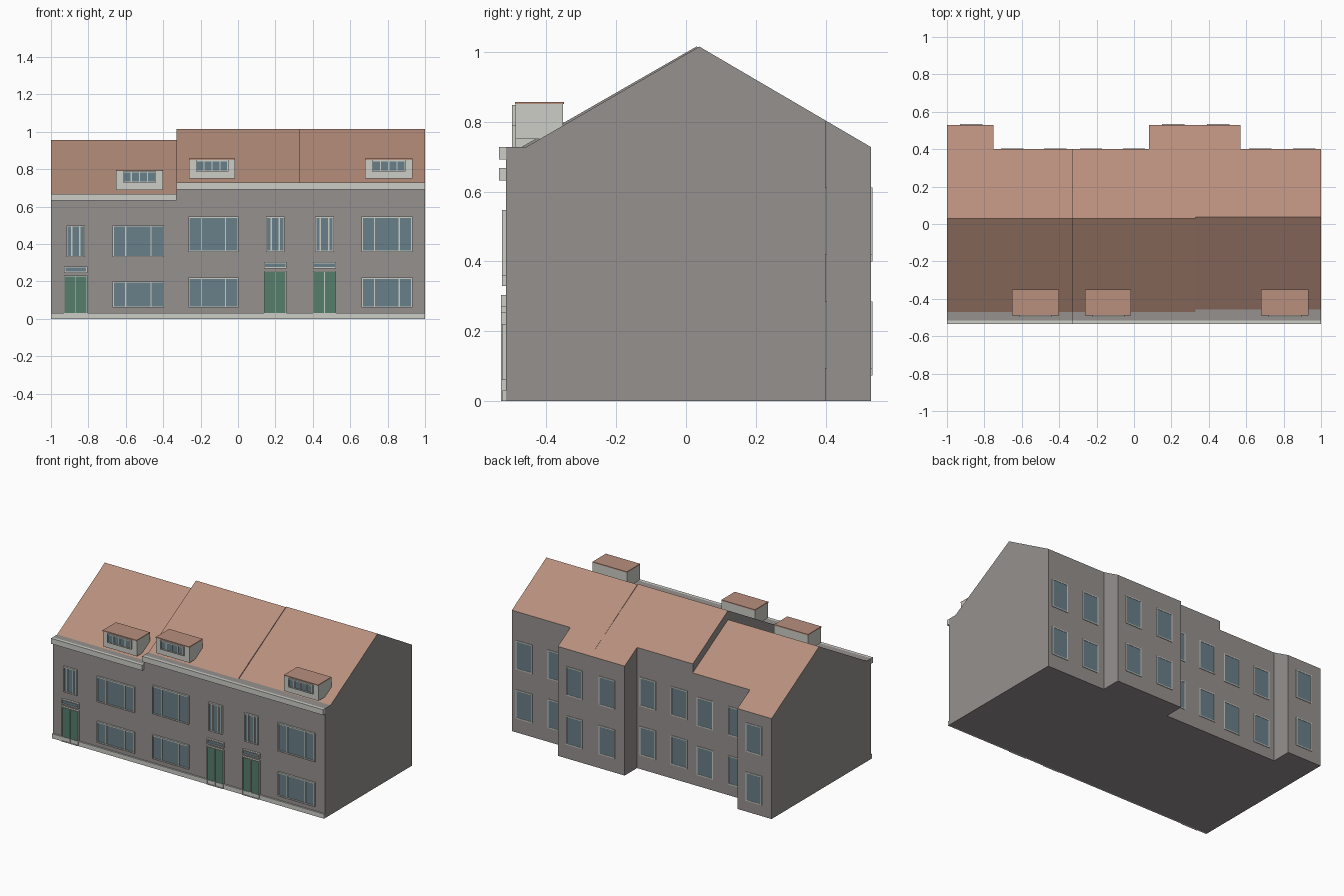
import bpy, bmesh

if "Cube" in bpy.data.objects:
    bpy.data.objects.remove(bpy.data.objects["Cube"])

def material(name, rgb):
    m = bpy.data.materials.new(name)
    lin = [((c / 255 + 0.055) / 1.055) ** 2.4 for c in rgb]
    m.diffuse_color = (*lin, 1)
    m.use_nodes = True
    m.node_tree.nodes["Principled BSDF"].inputs["Base Color"].default_value = m.diffuse_color
    return m

WALL = material("grey brick", (150, 145, 143))
ROOF = material("terracotta tile", (184, 143, 125))
TRIM = material("pale trim", (205, 205, 199))
GLASS = material("blue grey glass", (106, 128, 137))
DOOR = material("green paint", (86, 126, 108))

def mesh_object(name, bm, mats):
    bmesh.ops.recalc_face_normals(bm, faces=bm.faces)
    me = bpy.data.meshes.new(name)
    bm.to_mesh(me)
    bm.free()
    for m in mats:
        me.materials.append(m)
    ob = bpy.data.objects.new(name, me)
    bpy.context.collection.objects.link(ob)
    return ob

def add_box(bm, x, y, z, mat=0):
    """Box from three (min, max) ranges."""
    vs = [bm.verts.new((a, b, c)) for a in x for b in y for c in z]
    for q in ((0, 1, 3, 2), (4, 6, 7, 5), (0, 4, 5, 1), (2, 3, 7, 6), (0, 2, 6, 4), (1, 5, 7, 3)):
        bm.faces.new([vs[i] for i in q]).material_index = mat

def box(name, x, y, z, mat):
    bm = bmesh.new()
    add_box(bm, x, y, z)
    return mesh_object(name, bm, [mat])

# Recesses cut into the rear of the terrace
cutters = []
for x in ((-0.75, 0.08), (0.57, 1.1)):
    c = box("rear_recess_cutter", x, (0.40, 0.7), (-0.1, 1.2), WALL)
    c.hide_render = True
    c.hide_viewport = True
    c.display_type = 'WIRE'
    cutters.append(c)

# House bodies: gable profile extruded along x, sloped faces tiled
def house(name, x0, x1, drop, eave_y, ridge_y):
    profile = [(-0.515, 0), (0.53, 0), (0.53, 0.727 - drop), (ridge_y, 1.015 - drop),
               (eave_y, 0.728 - drop), (-0.515, 0.728 - drop)]
    bm = bmesh.new()
    f = bm.faces.new([bm.verts.new((x0, y, z)) for y, z in profile])
    ext = bmesh.ops.extrude_face_region(bm, geom=[f])["geom"]
    bmesh.ops.translate(bm, vec=(x1 - x0, 0, 0),
                        verts=[v for v in ext if isinstance(v, bmesh.types.BMVert)])
    bmesh.ops.recalc_face_normals(bm, faces=bm.faces)
    for f in bm.faces:
        f.normal_update()
        f.material_index = 1 if 0.3 < f.normal.z < 0.98 else 0
    ob = mesh_object(name, bm, [WALL, ROOF])
    for c in cutters:
        if c.data.vertices[0].co.x < x1 and c.data.vertices[7].co.x > x0:
            mod = ob.modifiers.new("recess", 'BOOLEAN')
            mod.operation, mod.solver, mod.object = 'DIFFERENCE', 'EXACT', c

LOW = 0.06
house("low_house", -1, -0.33, LOW, -0.47, 0.03)
house("middle_house", -0.33, 0.33, 0, -0.47, 0.03)
house("end_house", 0.33, 1, 0, -0.457, 0.038)

# Plinth and stepped cornices
box("plinth", (-1, 1), (-0.525, -0.515), (0, 0.03), TRIM)
for name, x, d in (("low_cornice", (-1, -0.33), LOW), ("tall_cornice", (-0.33, 1), 0)):
    box(name, x, (-0.535, -0.515), (0.692 - d, 0.728 - d), TRIM)

# Framed panel: border bars, mullions and an inset infill plate
def panel(name, x, z, wall_y, out, depth=0.012, splits=(), infill=GLASS, w=0.007):
    bm = bmesh.new()
    ys = sorted((wall_y, wall_y + out * depth))
    yg = sorted((wall_y, wall_y + out * depth * 0.5))
    add_box(bm, (x[0], x[0] + w), ys, z)
    add_box(bm, (x[1] - w, x[1]), ys, z)
    for z0 in (z[0], z[1] - w):
        add_box(bm, (x[0] + w, x[1] - w), ys, (z0, z0 + w))
    for s in splits:
        add_box(bm, (s - w / 2, s + w / 2), ys, (z[0] + w, z[1] - w))
    add_box(bm, (x[0] + w, x[1] - w), yg, (z[0] + w, z[1] - w), 1)
    mesh_object(name, bm, [TRIM, infill])

FRONT = -0.515
LOW_ROWS = ((0.06, 0.20), (0.33, 0.50))
TALL_ROWS = ((0.06, 0.22), (0.358, 0.547))

# Wide three-pane front windows
for x0, x1, rows in ((-0.67, -0.395, LOW_ROWS), (-0.265, 0.003, TALL_ROWS), (0.66, 0.932, TALL_ROWS)):
    for z in rows:
        panel("wide_window", (x0, x1), z, FRONT, -1, splits=(x0 + 0.07, x1 - 0.07))

# Entrance bays: door, fanlight and narrow window above
for x0, x1, top, rows in ((-0.93, -0.805, 0.232, LOW_ROWS), (0.138, 0.26, 0.255, TALL_ROWS),
                          (0.40, 0.525, 0.255, TALL_ROWS)):
    mid = (x0 + x1) / 2
    panel("front_door", (x0, x1), (0, top), FRONT, -1, 0.014, (mid,), DOOR, 0.005)
    panel("fanlight", (x0, x1), (top + 0.014, top + 0.049), FRONT, -1, 0.014)
    panel("narrow_window", (mid - 0.05, mid + 0.05), rows[1], FRONT, -1,
          splits=(mid - 0.022, mid + 0.022))

# Dormers: pale cheeks, tiled lid and a four-pane window
for x0, x1, d in ((-0.652, -0.402, LOW), (-0.262, -0.015, 0), (0.68, 0.932, 0)):
    box("dormer", (x0, x1), (-0.488, -0.352), (0.75 - d, 0.85 - d), TRIM)
    box("dormer_roof", (x0, x1), (-0.49, -0.35), (0.85 - d, 0.857 - d), ROOF)
    a, b = x0 + 0.037, x1 - 0.037
    panel("dormer_window", (a, b), (0.788 - d, 0.848 - d), -0.488, -1, 0.01,
          [a + (b - a) * i / 4 for i in (1, 2, 3)], w=0.006)

# Rear windows in two rows
for cx, y in ((-0.87, 0.53), (-0.65, 0.40), (-0.42, 0.40), (-0.23, 0.40), (0.0, 0.40),
              (0.21, 0.53), (0.45, 0.53), (0.675, 0.40), (0.91, 0.40)):
    d = 0.02 if cx < -0.33 else 0
    for z0 in (0.093, 0.42):
        panel("rear_window", (cx - 0.06, cx + 0.06), (z0 - d, z0 + 0.192 - d), y, 1, 0.004)
